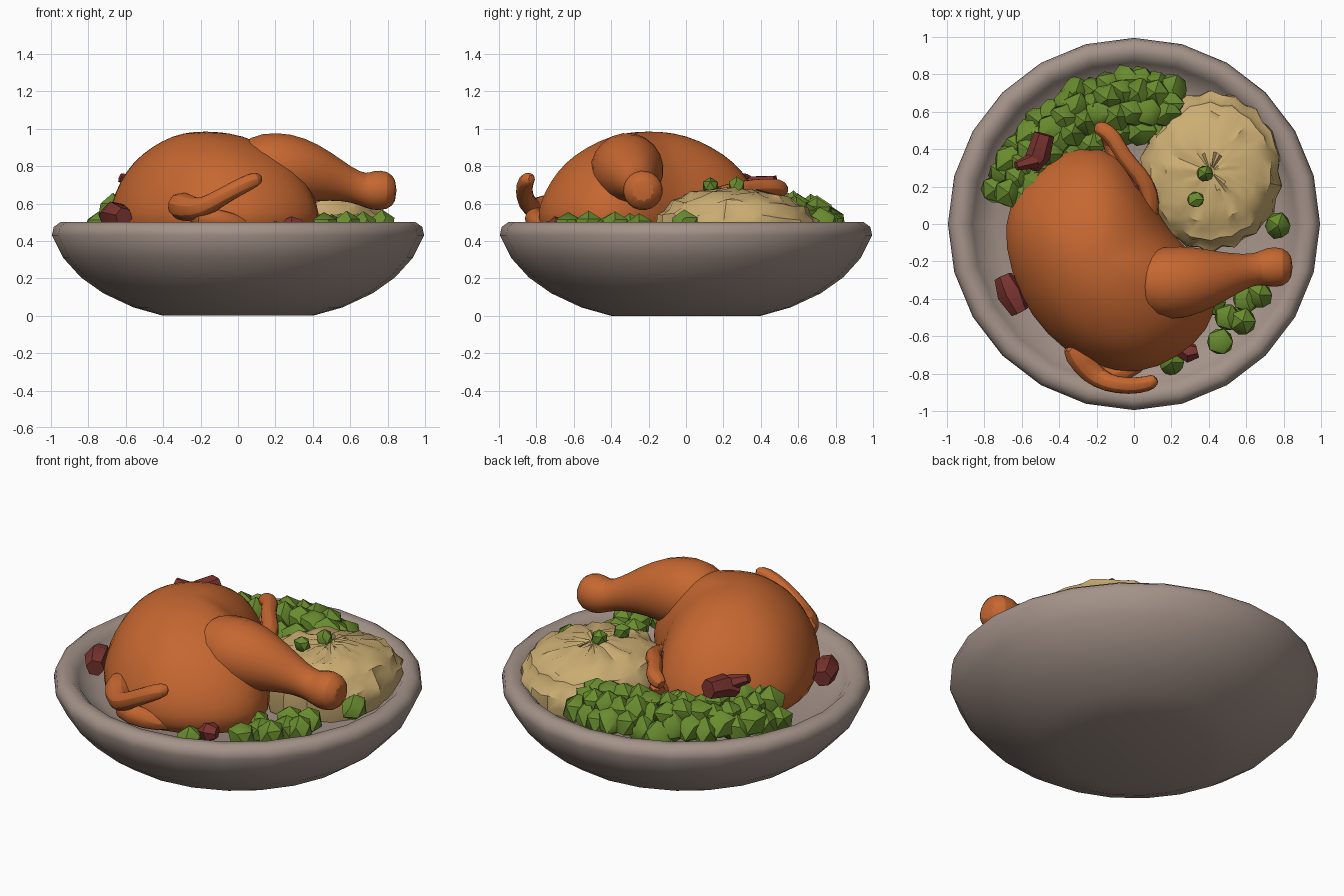
import bpy, bmesh, random
from math import sin, cos, tau, radians
from mathutils import Vector

random.seed(4)
cube = bpy.data.objects.get("Cube")
if cube:
    bpy.data.objects.remove(cube)


def material(name, rgb):
    m = bpy.data.materials.new(name)
    m.use_nodes = True
    m.diffuse_color = (*rgb, 1)
    m.node_tree.nodes["Principled BSDF"].inputs["Base Color"].default_value = (*rgb, 1)
    return m


STONE = material("warm_grey_stoneware", (.37, .29, .25))
ROAST = material("roast_orange", (.56, .135, .03))
MASH = material("mash_cream", (.60, .42, .17))
GREEN = material("pea_green", (.14, .26, .028))
RED = material("dark_red", (.20, .035, .03))


def finish(name, bm, mat, subdiv=0, angle=40):
    bmesh.ops.recalc_face_normals(bm, faces=bm.faces)
    mesh = bpy.data.meshes.new(name)
    bm.to_mesh(mesh)
    bm.free()
    mesh.materials.append(mat)
    ob = bpy.data.objects.new(name, mesh)
    bpy.context.collection.objects.link(ob)
    bpy.ops.object.select_all(action='DESELECT')
    ob.select_set(True)
    bpy.context.view_layer.objects.active = ob
    bpy.ops.object.shade_smooth_by_angle(angle=radians(angle))
    if subdiv:
        ob.modifiers.new("Rounding", 'SUBSURF').levels = subdiv
        ob.modifiers["Rounding"].render_levels = subdiv
    return ob


def loft(name, rings, mat, subdiv=0, angle=40):
    """Skin a list of equal-length point rings and cap both ends."""
    bm = bmesh.new()
    rows = [[bm.verts.new(p) for p in ring] for ring in rings]
    n = len(rows[0])
    for a, b in zip(rows, rows[1:]):
        for i in range(n):
            j = (i + 1) % n
            bm.faces.new((a[i], a[j], b[j], b[i]))
    bm.faces.new(rows[0])
    bm.faces.new(rows[-1])
    return finish(name, bm, mat, subdiv, angle)


def tube(name, path, mat, sides=8, subdiv=1):
    """Round limb along points given as (x, y, z, radius)."""
    pts = [Vector(p[:3]) for p in path]
    rings = []
    for i, p in enumerate(pts):
        t = (pts[min(i + 1, len(pts) - 1)] - pts[max(i - 1, 0)]).normalized()
        u = t.cross(Vector((.1, .2, 1))).normalized()
        v = t.cross(u)
        r = path[i][3]
        rings.append([p + r * (u * cos(tau * k / sides) + v * sin(tau * k / sides))
                      for k in range(sides)])
    return loft(name, rings, mat, subdiv)


def lumps(name, centres, mat, size, jitter=.1, squash=1.0):
    """Faceted little balls joined in one mesh."""
    bm = bmesh.new()
    for c in centres:
        new = bmesh.ops.create_icosphere(bm, subdivisions=1, radius=size)["verts"]
        for v in new:
            v.co *= 1 + random.uniform(-jitter, jitter)
            v.co.z *= squash
            v.co += Vector(c)
    return finish(name, bm, mat)


# Bowl: turned profile, outside to inside
profile = [(.40, 0), (.56, .045), (.72, .12), (.84, .205), (.935, .31), (.995, .43),
           (.985, .475), (.95, .5), (.90, .495), (.865, .46), (.835, .42), (.74, .38), (.3, .36)]
loft("bowl", [[(r * cos(tau * k / 24), r * sin(tau * k / 24), z) for k in range(24)]
              for r, z in profile], STONE, angle=50)

# Roast body: outline shrinking towards the top of the back
outline = [(-.28, .43), (-.46, .36), (-.63, .2), (-.71, 0), (-.67, -.25), (-.56, -.5),
           (-.37, -.69), (-.2, -.77), (.02, -.82), (.25, -.72), (.41, -.57), (.46, -.4),
           (.38, -.2), (.2, -.06), (.12, .1), (.03, .25), (-.1, .4)]
cx, cy = -.18, -.2
layers = [(.37, .92), (.5, 1.0), (.6, .98), (.72, .88), (.82, .75), (.9, .56), (.965, .33), (.985, .1)]
loft("roast_body", [[(cx + (x - cx) * s, cy + (y - cy) * s, z) for x, y in outline]
                    for z, s in layers], ROAST, subdiv=1)

# Drumstick with knob end
tube("drumstick", [(.0, -.31, .78, .1), (.06, -.31, .785, .19), (.2, -.32, .785, .215),
                   (.33, -.3, .775, .195), (.46, -.28, .745, .145), (.59, -.25, .70, .095),
                   (.67, -.24, .675, .09), (.715, -.23, .67, .115), (.8, -.23, .67, .115),
                   (.85, -.23, .67, .06)], ROAST, 10)

# Folded wings at both ends of the body
tube("front_wing", [(-.34, -.62, .6, .09), (-.26, -.76, .57, .08), (-.19, -.83, .57, .06),
                    (-.09, -.865, .635, .05), (.03, -.865, .7, .05), (.1, -.845, .735, .045),
                    (.12, -.82, .73, .025)], ROAST)
tube("front_wing_base", [(-.24, -.68, .55, .06), (-.2, -.83, .53, .07), (-.05, -.8, .5, .06),
                         (.08, -.7, .47, .05)], ROAST)
tube("back_wing", [(-.21, .52, .66, .03), (-.17, .51, .68, .05), (-.11, .47, .69, .05),
                   (-.06, .36, .69, .045), (.03, .27, .67, .05), (.085, .17, .64, .055),
                   (.09, .06, .6, .06), (.02, -.05, .56, .07)], ROAST)
tube("back_wing_base", [(-.15, .5, .66, .045), (-.13, .46, .56, .05), (-.08, .32, .55, .06),
                        (0, .12, .55, .07)], ROAST)

# Mash mound: ridged dome
rings = []
for z, s in [(.37, .95), (.47, 1.0), (.54, .98), (.57, .9), (.61, .86), (.625, .74),
             (.655, .64), (.66, .45), (.68, .25), (.67, .06)]:
    ring = []
    for k in range(36):
        a = tau * k / 36
        w = s * (1 + (.025 if k % 2 else -.025) * s) + random.uniform(-.02, .02) * s
        ring.append((.41 + .375 * w * cos(a), .28 + .425 * w * sin(a),
                     z + random.uniform(-.012, .012) - .04 * s * max(0, sin(a))))
    rings.append(ring)
loft("mash", rings, MASH)

# Heap of greens along the back rim
heap = []
for radius, z, count in [(.75, .49, 15), (.68, .545, 14), (.59, .55, 12), (.49, .5, 9)]:
    for i in range(count):
        a = radians(74 + 92 * i / (count - 1))
        r = radius + random.uniform(-.02, .02) + .03 * max(0, cos(a - radians(85)) - .7)
        heap.append((r * cos(a), r * sin(a), z + random.uniform(-.02, .025)))
lumps("greens_heap", heap, GREEN, .088, .12)

# Loose peas in front and on the mash
loose = [(.2, -.74, .43), (.46, -.63, .48), (.5, -.5, .47), (.58, -.52, .48), (.6, -.4, .47),
         (.67, -.38, .48), (.55, -.3, .47), (.64, -.25, .47), (.77, -.01, .49), (.42, -.42, .46)]
lumps("loose_peas", loose, GREEN, .078, .06)
lumps("mash_peas", [(.38, .27, .695), (.33, .13, .695)], GREEN, .048, .06)

# Dark red pieces tucked around the roast
for name, path in {
    "red_piece_back": [(-.55, .31, .66, .05), (-.51, .37, .69, .065), (-.48, .48, .7, .055)],
    "red_stub_back": [(-.63, .31, .74, .025), (-.53, .34, .70, .045)],
    "red_piece_side": [(-.7, -.28, .53, .05), (-.66, -.37, .54, .075), (-.61, -.47, .53, .05)],
    "red_piece_middle": [(-.02, .27, .62, .04), (0, .2, .64, .055), (.03, .13, .62, .04)],
    "red_piece_front": [(.25, -.66, .46, .05), (.3, -.69, .48, .055), (.34, -.68, .48, .035)],
}.items():
    tube(name, path, RED, 6, 0)
